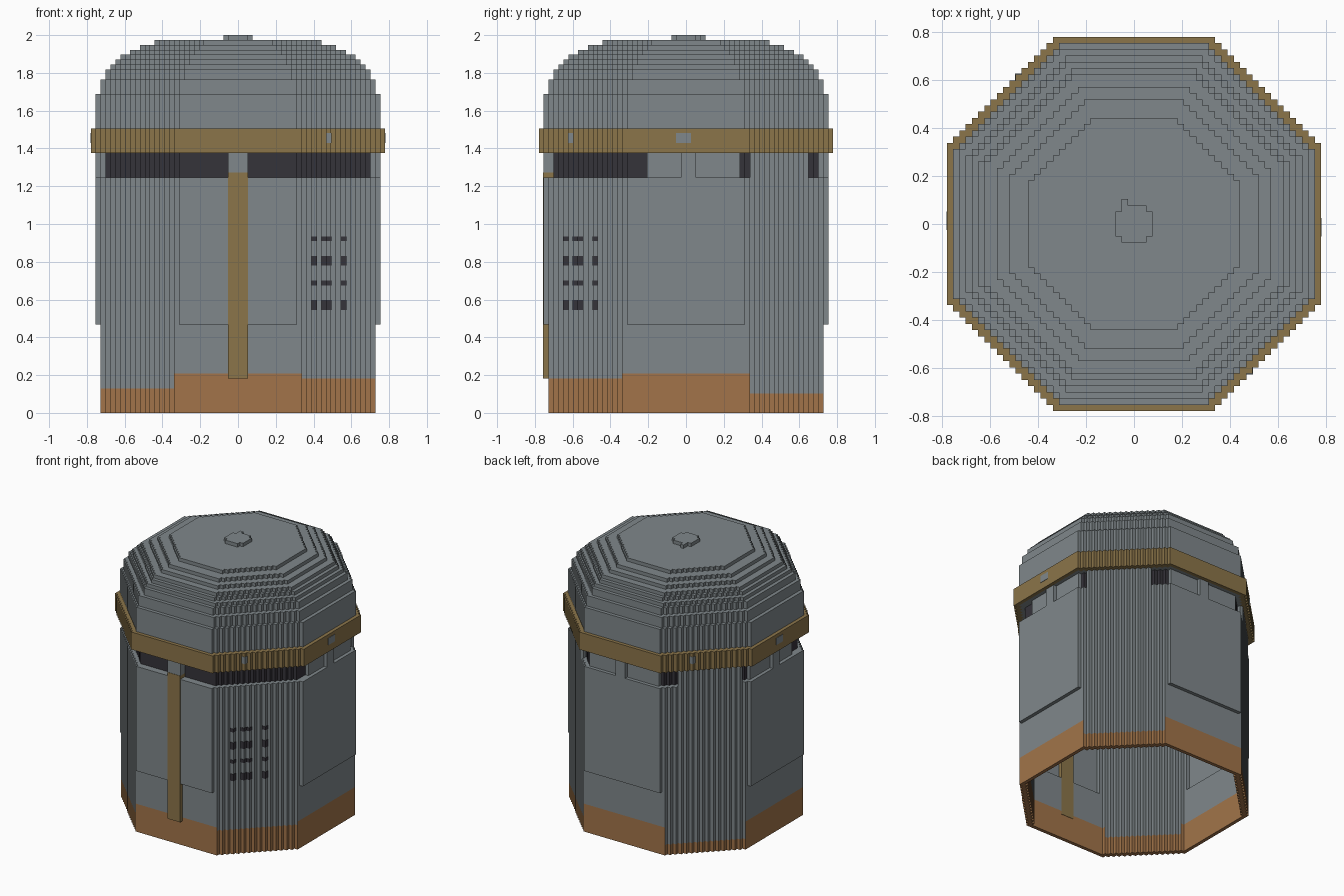
import bpy, bmesh

if "Cube" in bpy.data.objects:
    bpy.data.objects.remove(bpy.data.objects["Cube"])

V = 2 / 77          # one block of the stepped grid; all sizes below are in blocks


def material(name, rgb):
    m = bpy.data.materials.new(name)
    m.diffuse_color = (*rgb, 1)
    m.use_nodes = True
    m.node_tree.nodes["Principled BSDF"].inputs["Base Color"].default_value = m.diffuse_color
    return m


STEEL = material("steel grey", (0.215, 0.245, 0.258))
GOLD = material("dull gold", (0.26, 0.178, 0.068))
COPPER = material("copper brown", (0.36, 0.175, 0.068))
DARK = material("visor black", (0.036, 0.033, 0.042))


def octagon(h, f):
    """Stair-stepped octagon outline: half width h, half flat length f."""
    quarter = [(f, h)]
    for k in range(h - f):
        quarter += [(f + k, h - k - 1), (f + k + 1, h - k - 1)]
    pts = []
    for sx, sy in ((1, 1), (1, -1), (-1, -1), (-1, 1)):
        q = [(sx * x, sy * y) for x, y in quarter]
        pts += q if sx * sy > 0 else q[::-1]
    return pts


def finish(name, bm, mats):
    bmesh.ops.recalc_face_normals(bm, faces=bm.faces)
    bmesh.ops.scale(bm, vec=(V, V, V), verts=bm.verts)
    me = bpy.data.meshes.new(name)
    bm.to_mesh(me)
    bm.free()
    for m in mats:
        me.materials.append(m)
    ob = bpy.data.objects.new(name, me)
    bpy.context.collection.objects.link(ob)
    return ob


def extrude_flat(bm, z):
    r = bmesh.ops.extrude_face_region(bm, geom=bm.faces[:])
    verts = [v for v in r["geom"] if isinstance(v, bmesh.types.BMVert)]
    bmesh.ops.translate(bm, vec=(0, 0, z), verts=verts)


def ring(name, outer, inner, levels, mats, rule=None):
    """Stepped wall between two octagons, sliced at the given heights."""
    bm = bmesh.new()
    edges = []
    for spec in (outer, inner):
        pts = octagon(*spec)
        rows = [[bm.verts.new((x, y, z)) for x, y in pts] for z in levels]
        n = len(pts)
        for a, b in zip(rows, rows[1:]):
            for i in range(n):
                j = (i + 1) % n
                bm.faces.new((a[i], a[j], b[j], b[i]))
        edges.append(rows)
    for end in (0, -1):
        loops = []
        for rows in edges:
            r = rows[end]
            loops += [bm.edges.get((r[i], r[(i + 1) % len(r)])) for i in range(len(r))]
        bmesh.ops.triangle_fill(bm, use_beauty=True, edges=loops)
    if rule:
        for f in bm.faces:
            f.material_index = rule(f.calc_center_median())
    return finish(name, bm, mats)


def disc(name, spec, z0, z1, mat):
    bm = bmesh.new()
    bm.faces.new([bm.verts.new((x, y, z0)) for x, y in octagon(*spec)])
    extrude_flat(bm, z1 - z0)
    return finish(name, bm, [mat])


def boxes(name, items, mat):
    """Several axis-aligned blocks (x0,x1,y0,y1,z0,z1) as one object."""
    bm = bmesh.new()
    for x0, x1, y0, y1, z0, z1 in items:
        vs = bmesh.ops.create_cube(bm, size=1)["verts"]
        bmesh.ops.scale(bm, vec=(x1 - x0, y1 - y0, z1 - z0), verts=vs)
        bmesh.ops.translate(bm, vec=((x0 + x1) / 2, (y0 + y1) / 2, (z0 + z1) / 2), verts=vs)
    return finish(name, bm, [mat])


# Lower wall with a copper rim of a different height on each diagonal
def rim_rule(c):
    if min(abs(c.x), abs(c.y)) < 12.4:
        top = 8
    elif c.y < 0:
        top = 7 if c.x > 0 else 5
    else:
        top = 4 if c.x > 0 else 3
    return 1 if c.z < top else 0


ring("lower_wall", (28, 13), (27, 12), (0, 3, 4, 5, 7, 8, 18), [STEEL, COPPER], rim_rule)

# Main wall and the ledges above and below the visor slot
ring("main_wall", (29, 12), (28, 11), (18, 47), [STEEL])
ring("slot_sill", (29, 12), (26, 11), (47, 48), [STEEL])
ring("slot_lintel", (29, 12), (26, 11), (53, 54), [STEEL])

# Recessed visor and grey fillers around sides and back
ring("visor", (27, 12), (26, 11), (48, 53), [DARK])
fill = [(-11, 11, 27, 28, 48, 53), (-1, 2, 28, 29, 48, 53),
        (-2, 2, -29, -27, 49, 53)]
for s in (1, -1):
    a, b = sorted((27 * s, 28 * s))
    fill.append((a, b, -8, 11, 48, 53))
    a, b = sorted((28 * s, 29 * s))
    fill.append((a, b, -1, 2, 48, 53))
    for k in range(2, 14):
        a, b = sorted(((13 + k) * s, (14 + k) * s))
        fill.append((a, b, 26 - k, 27 - k, 48, 53))
boxes("slot_fillers", fill, STEEL)

# Gold strip down the front
boxes("front_strip", [(-2, 2, -29.1, -26.9, 7, 49)], GOLD)

# Vent holes on the front right diagonal
boxes("vents", [(c, c + 1.1, -(40.1 - c), -(39 - c), z0, z1)
                for c in (15, 17, 18, 21)
                for z0, z1 in ((21, 23), (26, 27), (30, 32), (35, 36))], DARK)

# Gold brow band with small worn patches
ring("brow_band", (30, 13), (29, 12), (53, 58), [GOLD])
patches = []
for s in (1, -1):
    for x0, x1, y0, y1 in ((18, 19.1, -24.1, -23), (29, 30.1, -2, 1)):
        xs, ys = sorted((x0 * s, x1 * s)), sorted((y0 * s, y1 * s))
        patches.append((*xs, *ys, 55, 57))
boxes("band_patches", patches, STEEL)

# Stepped hollow dome: (half width, half flat, top height)
dome = [(29, 12, 65), (28, 12, 68), (27, 11, 70), (26, 11, 71), (25, 10, 72),
        (24, 10, 73), (22, 9, 74), (20, 8, 75), (17, 7, 76)]
z = 54
for i, (h, f, top) in enumerate(dome[:-1]):
    nh, nf, _ = dome[i + 1]
    ring(f"dome_step_{i + 1}", (h, f), (nh - 1, nf - 1), (z, top), [STEEL])
    z = top
disc("dome_cap", (17, 7), 75, 76, STEEL)

# Small knob on top
disc("top_knob", (3, 2), 76, 77, STEEL)
boxes("knob_tab", [(-2, -1, 3, 4, 76, 77)], STEEL)
